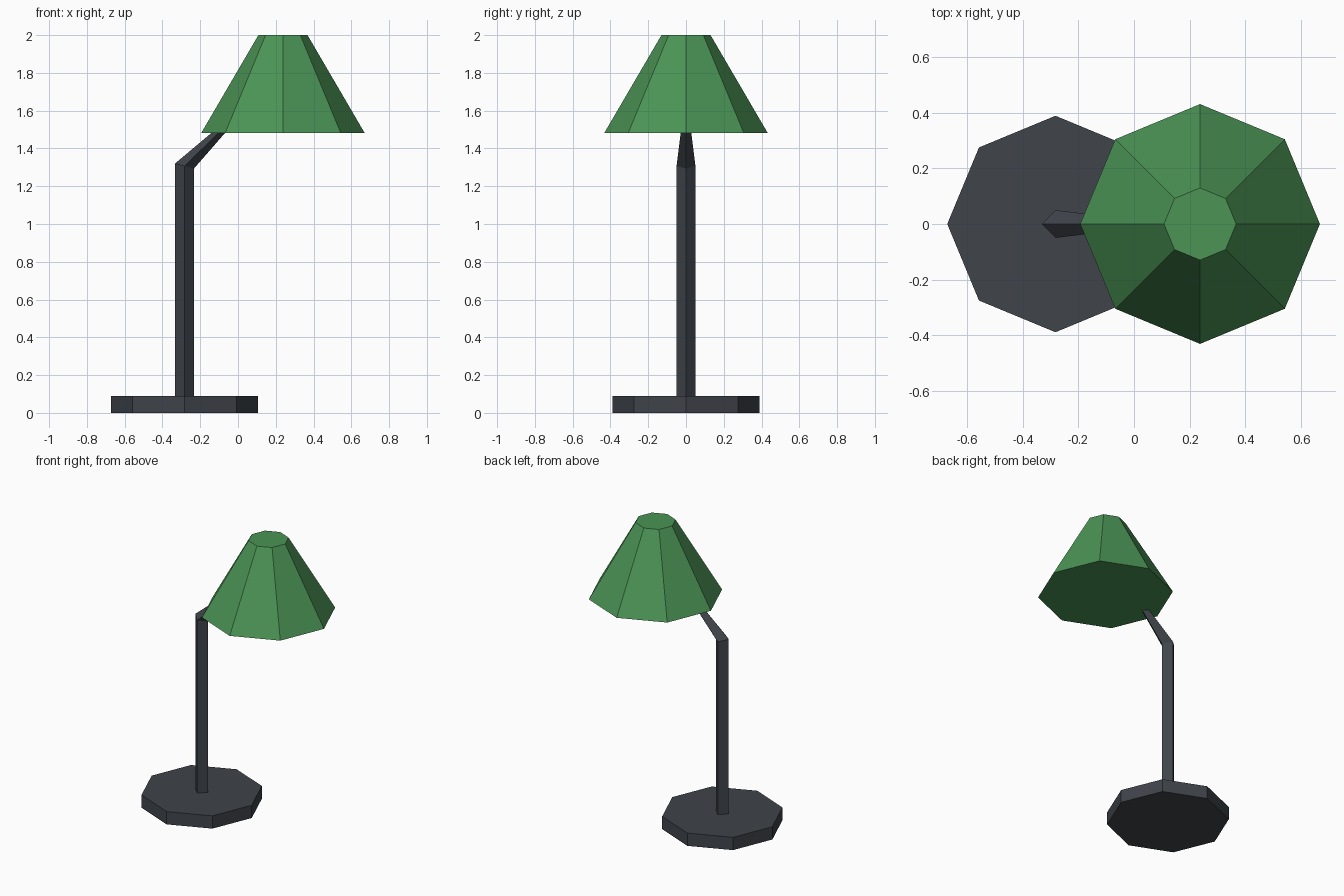
import bpy
import bmesh
from math import cos, sin, tau

cube = bpy.data.objects.get("Cube")
if cube:
    bpy.data.objects.remove(cube, do_unlink=True)


def make_material(name, rgb):
    mat = bpy.data.materials.new(name)
    mat.use_nodes = True
    colour = (*rgb, 1.0)
    mat.diffuse_color = colour
    mat.node_tree.nodes["Principled BSDF"].inputs["Base Color"].default_value = colour
    return mat


def ring(x, z, radius, sides, tilt=0.0):
    """Polygon with a corner on +x; tilt raises z along x."""
    points = []
    for i in range(sides):
        dx, dy = radius * cos(tau * i / sides), radius * sin(tau * i / sides)
        points.append((x + dx, dy, z + tilt * dx))
    return points


def loft(name, rings, mat):
    """Flat-shaded closed solid through a stack of rings."""
    bm = bmesh.new()
    loops = [[bm.verts.new(p) for p in r] for r in rings]
    for low, high in zip(loops, loops[1:]):
        n = len(low)
        for i in range(n):
            j = (i + 1) % n
            bm.faces.new((low[i], low[j], high[j], high[i]))
    bm.faces.new(loops[0][::-1])
    bm.faces.new(loops[-1])
    bmesh.ops.recalc_face_normals(bm, faces=bm.faces)
    mesh = bpy.data.meshes.new(name)
    bm.to_mesh(mesh)
    bm.free()
    mesh.materials.append(mat)
    obj = bpy.data.objects.new(name, mesh)
    bpy.context.collection.objects.link(obj)
    return obj


charcoal = make_material("charcoal metal", (0.050, 0.058, 0.069))
green = make_material("green shade", (0.070, 0.295, 0.090))

STAND_X, SHADE_X = -0.283, 0.238

# Octagonal foot
loft("base", [ring(STAND_X, 0, 0.39, 8), ring(STAND_X, 0.09, 0.39, 8)], charcoal)

# Square post bending into a tapered arm
loft("stand", [
    ring(STAND_X, 0.08, 0.05, 4),
    ring(STAND_X, 1.307, 0.05, 4, tilt=-0.27),
    ring(-0.085, 1.5, 0.026, 4, tilt=-0.27),
], charcoal)

# Closed octagonal lampshade
loft("lampshade", [ring(SHADE_X, 1.483, 0.432, 8), ring(SHADE_X, 2.0, 0.13, 8)], green)
